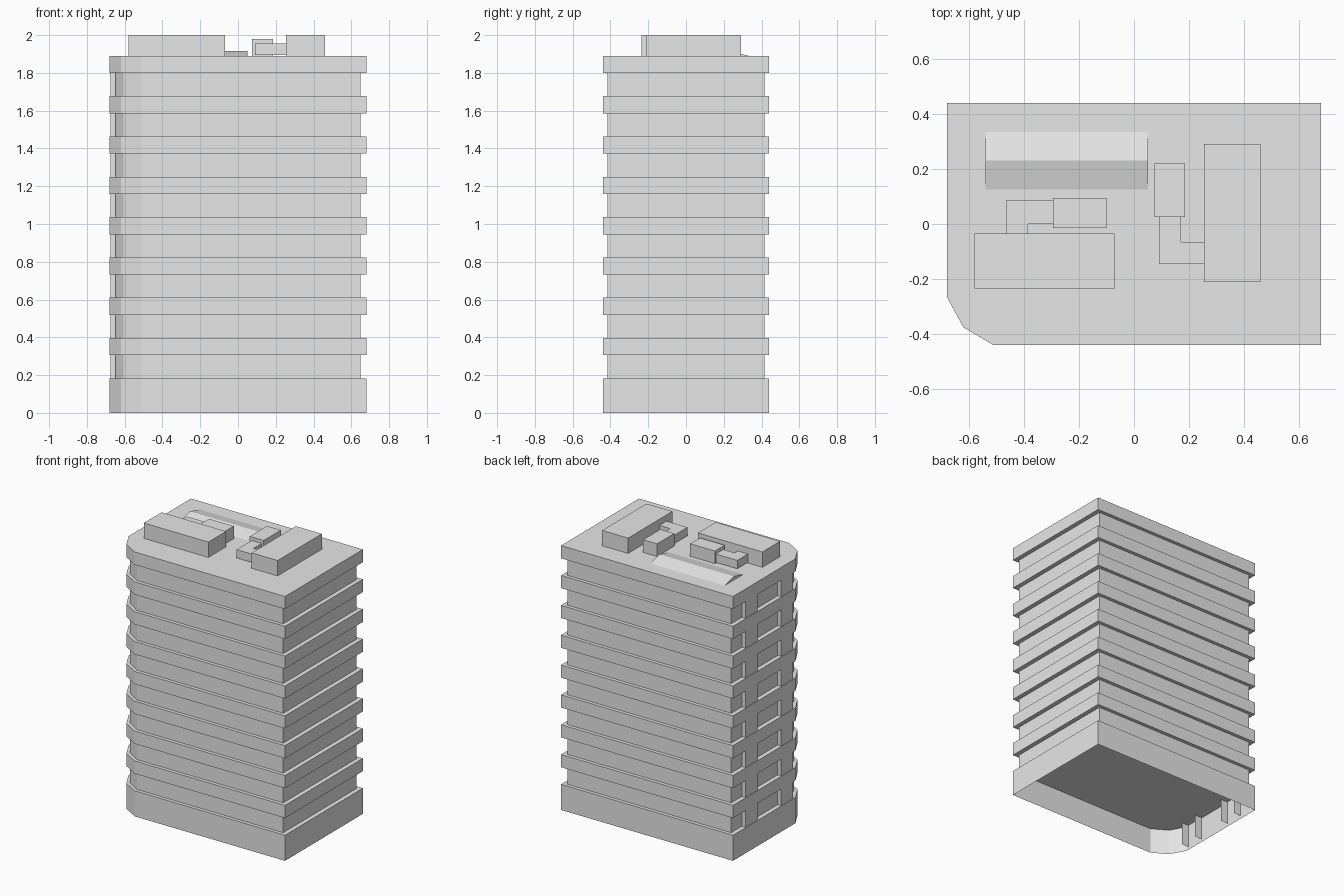
import bpy
import bmesh

default_cube = bpy.data.objects.get("Cube")
if default_cube:
    bpy.data.objects.remove(default_cube, do_unlink=True)

# One plain concrete colour for the whole tower
concrete = bpy.data.materials.new("pale_concrete")
concrete.use_nodes = True
concrete.diffuse_color = (0.8, 0.8, 0.8, 1)
for node in concrete.node_tree.nodes:
    if node.type == 'BSDF_PRINCIPLED':
        node.inputs["Base Color"].default_value = (0.8, 0.8, 0.8, 1)


def add_object(name, bm):
    mesh = bpy.data.meshes.new(name)
    bm.to_mesh(mesh)
    bm.free()
    mesh.materials.append(concrete)
    obj = bpy.data.objects.new(name, mesh)
    bpy.context.collection.objects.link(obj)
    return obj


def prism(name, outline, bottom, top, cap_top=True, cap_bottom=True, closed=True):
    """Raise a counter-clockwise plan outline into walls, with optional caps."""
    bm = bmesh.new()
    low = [bm.verts.new((x, y, bottom)) for x, y in outline]
    high = [bm.verts.new((x, y, top)) for x, y in outline]
    count = len(outline)
    for i in range(count if closed else count - 1):
        j = (i + 1) % count
        bm.faces.new((low[i], low[j], high[j], high[i]))
    if cap_top:
        bm.faces.new(high)
    if cap_bottom:
        bm.faces.new(low[::-1])
    return add_object(name, bm)


def box(name, x0, x1, y0, y1, bottom, top):
    outline = [(x0, y0), (x1, y0), (x1, y1), (x0, y1)]
    return prism(name, outline, bottom, top)


# Plan outlines with one faceted corner
slab_plan = [(-0.51, -0.44), (0.68, -0.44), (0.68, 0.44), (-0.68, 0.44),
             (-0.68, -0.265), (-0.62, -0.375)]
wall_plan = [(-0.51, -0.415), (0.648, -0.415), (0.648, 0.415), (-0.648, 0.415),
             (-0.648, -0.26), (-0.605, -0.355)]

BASE_TOP = 0.183
ROOF = 1.89
STOREYS = 8
BAND = 0.091
pitch = (ROOF - BASE_TOP) / STOREYS

# Open-bottomed ground storey and recessed walls
prism("base_storey", slab_plan, 0, BASE_TOP, cap_bottom=False)
prism("recessed_walls", wall_plan, BASE_TOP, ROOF - BAND, False, False)

# Projecting floor bands, the last one forming the roof
for storey in range(1, STOREYS + 1):
    top = BASE_TOP + pitch * storey
    name = "roof_slab" if storey == STOREYS else f"floor_band_{storey}"
    prism(name, slab_plan, top - BAND, top)

# Hollow pilasters on the side wall
for name, y0, y1 in (("front_pilaster", -0.245, -0.11), ("back_pilaster", 0.16, 0.294)):
    outline = [(-0.62, y1), (-0.676, y1), (-0.676, y0), (-0.62, y0)]
    prism(name, outline, 0.02, ROOF - BAND / 2, False, False, closed=False)

# Rooftop plant rooms and units
box("front_plant_room", -0.58, -0.07, -0.235, -0.035, ROOF, 2)
box("side_plant_room", 0.255, 0.46, -0.21, 0.29, ROOF, 2)
box("front_unit", -0.295, -0.1, -0.015, 0.095, ROOF, 1.98)
box("side_unit", 0.075, 0.185, 0.025, 0.22, ROOF, 1.98)

# Bent ducts linking units to plant rooms
front_duct = [(-0.465, -0.035), (-0.385, -0.035), (-0.385, 0), (-0.295, 0),
              (-0.295, 0.085), (-0.465, 0.085)]
side_duct = [(0.09, -0.145), (0.255, -0.145), (0.255, -0.065), (0.17, -0.065),
             (0.17, 0.025), (0.09, 0.025)]
prism("front_duct", front_duct, 1.895, 1.955)
prism("side_duct", side_duct, 1.895, 1.955)

# Low ridged skylight
bm = bmesh.new()
section = [(0.125, ROOF), (0.335, ROOF), (0.23, ROOF + 0.026)]
left_end = [bm.verts.new((-0.54, y, z)) for y, z in section]
right_end = [bm.verts.new((0.05, y, z)) for y, z in section]
bm.faces.new(right_end)
bm.faces.new(left_end[::-1])
for i in (1, 2):
    j = (i + 1) % 3
    bm.faces.new((left_end[i], left_end[j], right_end[j], right_end[i]))
bmesh.ops.recalc_face_normals(bm, faces=bm.faces)
add_object("ridged_skylight", bm)
